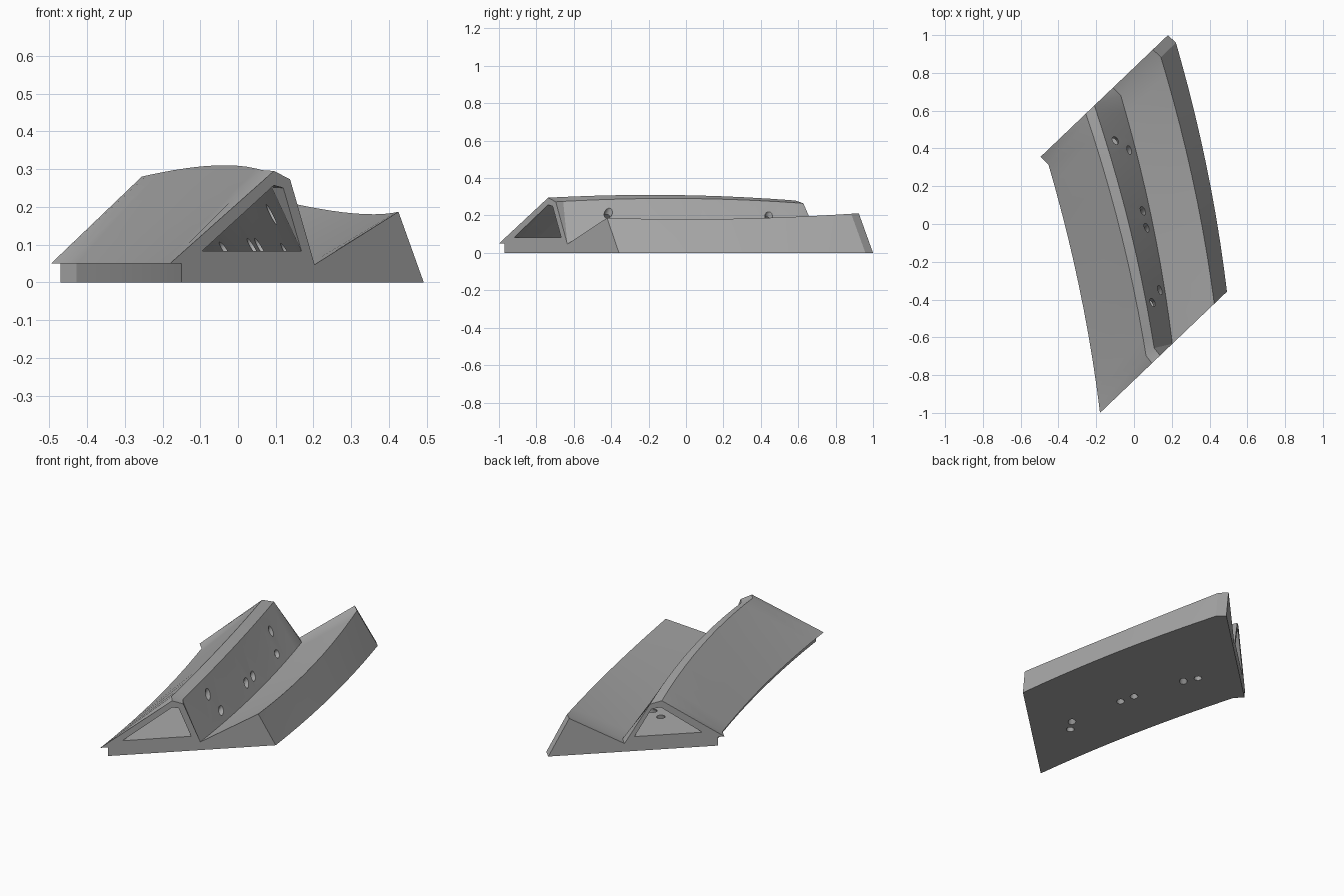
import bpy, bmesh, math
from mathutils import Vector

if "Cube" in bpy.data.objects:
    bpy.data.objects.remove(bpy.data.objects["Cube"], do_unlink=True)

grey = bpy.data.materials.new("plain grey")
grey.use_nodes = True
COLOUR = (0.4, 0.4, 0.4, 1)
grey.diffuse_color = COLOUR
grey.node_tree.nodes["Principled BSDF"].inputs["Base Color"].default_value = COLOUR

SLANT = 0.955   # both end cuts run diagonally across the block
BACK, RIDGE = "back", "ridge"


def rail(t, x0, x1, z0, z1, rise, kink):
    """Point at t along one profile edge, from front (0) to back (1)."""
    a = Vector((x0, -1 + (x0 + 0.18) * SLANT, z0))
    b = Vector((x1, 1 + (x1 - 0.18) * SLANT, z1))
    p = a.lerp(b, t)
    if 0 < t < 1:
        bow = 4 * t * (1 - t)
        p.x += 0.03 * bow + (0.03 * t if kink == BACK else -0.025 * (1 - t))
        p.z += rise * bow
    return p


def finish(name, bm):
    bmesh.ops.recalc_face_normals(bm, faces=bm.faces)
    mesh = bpy.data.meshes.new(name)
    bm.to_mesh(mesh)
    bm.free()
    obj = bpy.data.objects.new(name, mesh)
    bpy.context.collection.objects.link(obj)
    mesh.materials.append(grey)
    return obj


def loft(name, rails, stations):
    bm = bmesh.new()
    rings = [[bm.verts.new(rail(t, *r)) for r in rails] for t in stations]
    n = len(rails)
    for a, b in zip(rings, rings[1:]):
        for i in range(n):
            j = (i + 1) % n
            bm.faces.new((a[i], a[j], b[j], b[i]))
    # split the curved side quads so they stay planar
    bmesh.ops.triangulate(bm, faces=bm.faces[:])
    bm.faces.new(rings[0])
    bm.faces.new(rings[-1])
    return finish(name, bm)


def drill(name, top, bottom, radius=0.021):
    top, bottom = Vector(top), Vector(bottom)
    axis = (top - bottom).normalized()
    start, end = bottom - axis * 0.05, top + axis * 0.07
    bm = bmesh.new()
    bmesh.ops.create_cone(bm, cap_ends=True, segments=24, radius1=radius,
                          radius2=radius, depth=(end - start).length)
    turn = axis.to_track_quat("Z", "Y").to_matrix().to_4x4()
    bmesh.ops.transform(bm, matrix=turn, verts=bm.verts)
    bmesh.ops.translate(bm, vec=(start + end) / 2, verts=bm.verts)
    return finish(name, bm)


# Sawtooth block: overhanging lip, tall ridge, valley, low ridge, flat base
inner = [0.03] + [i / 10 for i in range(1, 10)] + [0.97]
block = loft("ridged_block", [
    (-0.18, -0.495, 0.05, 0.05, 0, BACK),
    (0.095, -0.255, 0.295, 0.28, 0.022, RIDGE),
    (0.138, -0.21, 0.273, 0.265, 0.022, RIDGE),
    (0.203, -0.112, 0.047, 0.047, 0, BACK),
    (0.425, 0.10, 0.187, 0.212, -0.017, BACK),
    (0.492, 0.18, 0, 0, 0, BACK),
    (-0.15, -0.47, 0, 0, 0, BACK),
    (-0.15, -0.47, 0.05, 0.05, 0, BACK),
], [0] + inner + [1])

# Triangular tunnel under the tall ridge
cutters = [loft("tunnel_cutter", [
    (-0.095, -0.41, 0.083, 0.083, 0, BACK),
    (0.095, -0.25, 0.257, 0.243, 0.022, RIDGE),
    (0.12, -0.215, 0.25, 0.236, 0.022, RIDGE),
    (0.168, -0.15, 0.083, 0.083, 0, BACK),
], [-0.03, 0] + inner + [1, 1.03])]

# Pairs of tilted holes through the steep wall and the floor
for k, (top, bottom) in enumerate([
    ((-0.10, 0.44, 0.19), (-0.14, 0.377, 0)),
    ((-0.035, 0.38, 0.09), (-0.10, 0.30, 0)),
    ((0.04, 0.06, 0.10), (0.00, 0.00, 0)),
    ((0.06, -0.03, 0.10), (0.021, -0.09, 0)),
    ((0.13, -0.36, 0.09), (0.082, -0.43, 0)),
    ((0.095, -0.42, 0.20), (0.035, -0.50, 0)),
]):
    cutters.append(drill(f"hole_cutter_{k + 1}", top, bottom))

for c in cutters:
    cut = block.modifiers.new(c.name, "BOOLEAN")
    cut.operation = "DIFFERENCE"
    cut.solver = "EXACT"
    cut.object = c

# Bake the cuts and drop the helpers
bpy.context.view_layer.update()
graph = bpy.context.evaluated_depsgraph_get()
baked = bpy.data.meshes.new_from_object(block.evaluated_get(graph))
block.modifiers.clear()
block.data = baked
for c in cutters:
    bpy.data.objects.remove(c, do_unlink=True)

bpy.ops.object.select_all(action="DESELECT")
block.select_set(True)
bpy.context.view_layer.objects.active = block
bpy.ops.object.shade_smooth_by_angle(angle=math.radians(25))
